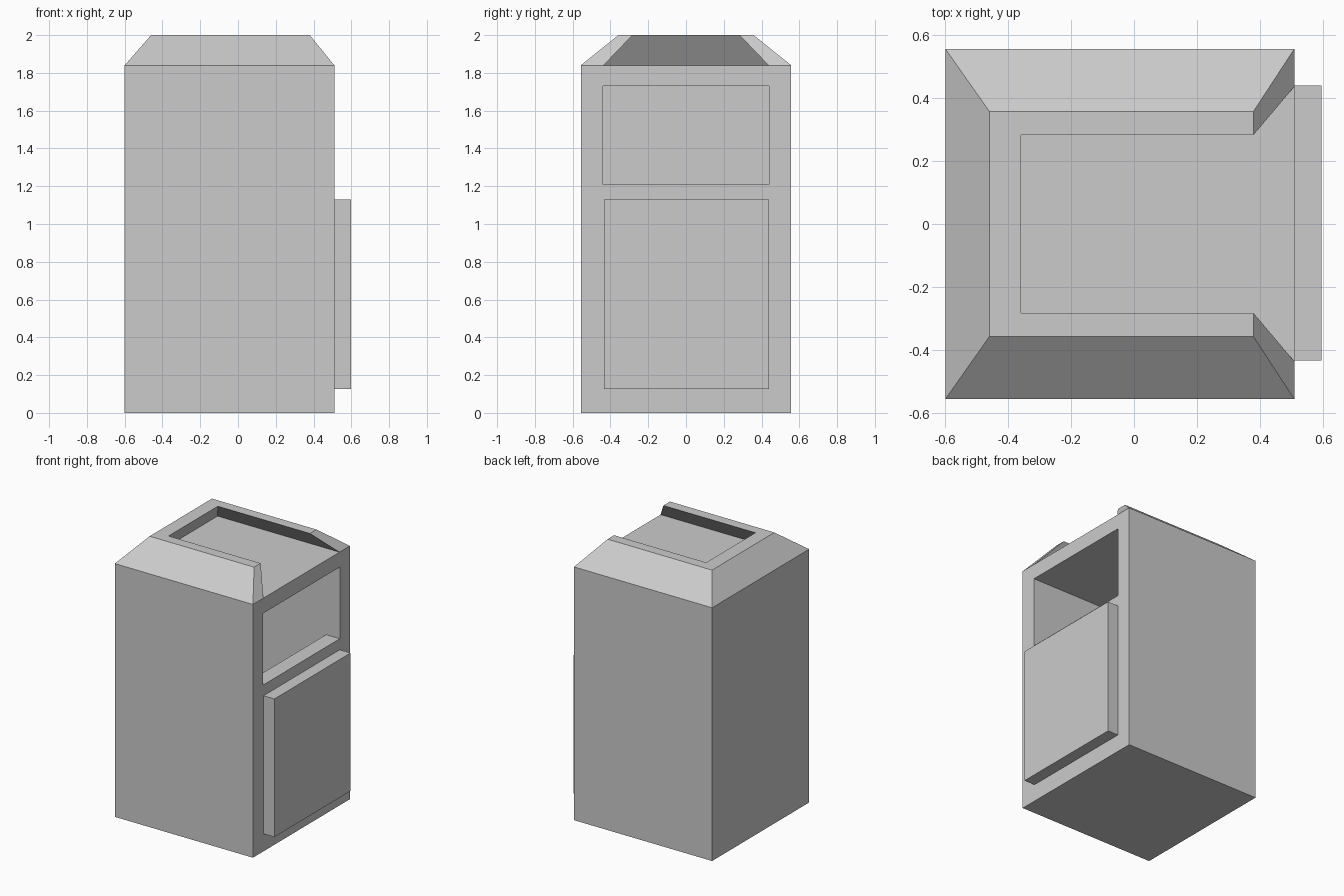
import bpy
import bmesh

if "Cube" in bpy.data.objects:
    bpy.data.objects.remove(bpy.data.objects["Cube"])


def loft(name, lower, upper):
    """Closed solid between two matching loops of points."""
    bm = bmesh.new()
    a = [bm.verts.new(p) for p in lower]
    b = [bm.verts.new(p) for p in upper]
    n = len(a)
    bm.faces.new(a)
    bm.faces.new(b)
    for i in range(n):
        j = (i + 1) % n
        bm.faces.new((a[i], a[j], b[j], b[i]))
    bmesh.ops.recalc_face_normals(bm, faces=bm.faces)
    mesh = bpy.data.meshes.new(name)
    bm.to_mesh(mesh)
    bm.free()
    obj = bpy.data.objects.new(name, mesh)
    bpy.context.collection.objects.link(obj)
    return obj


def box(name, x, y, z):
    base = [(x[0], y[0]), (x[1], y[0]), (x[1], y[1]), (x[0], y[1])]
    return loft(name, [(*p, z[0]) for p in base], [(*p, z[1]) for p in base])


def u_shape(front, outer_back, outer_y, inner_back, inner_y, z):
    """U-shaped loop, open towards +x."""
    half = [(front, outer_y), (outer_back, outer_y)]
    inner = [(inner_back, inner_y), (front, inner_y)]
    pts = [(x, -y) for x, y in half] + half[::-1]
    pts += inner[::-1] + [(x, -y) for x, y in inner]
    return [(x, y, z) for x, y in pts]


# Hollow cabinet with the drop opening in its +x wall
body = box("bin_body", (-0.6, 0.51), (-0.557, 0.557), (0, 1.84))
cavity_profile = [(-0.485, 0.11), (0.4, 0.11), (0.4, 1.21),
                  (0.7, 1.21), (0.7, 1.73), (-0.485, 1.73)]
cavity = loft("cavity_cutter",
              [(x, -0.44, z) for x, z in cavity_profile],
              [(x, 0.44, z) for x, z in cavity_profile])
cavity.hide_render = True
cavity.hide_viewport = False
cavity.display_type = 'WIRE'
mod = body.modifiers.new("hollow", 'BOOLEAN')
mod.operation = 'DIFFERENCE'
mod.solver = 'EXACT'
mod.object = cavity

# Bake the cut and drop the cutter
bpy.context.view_layer.objects.active = body
bpy.ops.object.modifier_apply(modifier=mod.name)
bpy.data.objects.remove(cavity)

# Raised door panel below the opening
box("door_panel", (0.51, 0.597), (-0.435, 0.44), (0.127, 1.13))

# Sloped tray rim on top, open at the door side, with undercut inner walls
loft("tray_rim",
     u_shape(0.51, -0.6, 0.557, -0.47, 0.437, 1.84),
     u_shape(0.38, -0.46, 0.358, -0.36, 0.283, 2.0))
